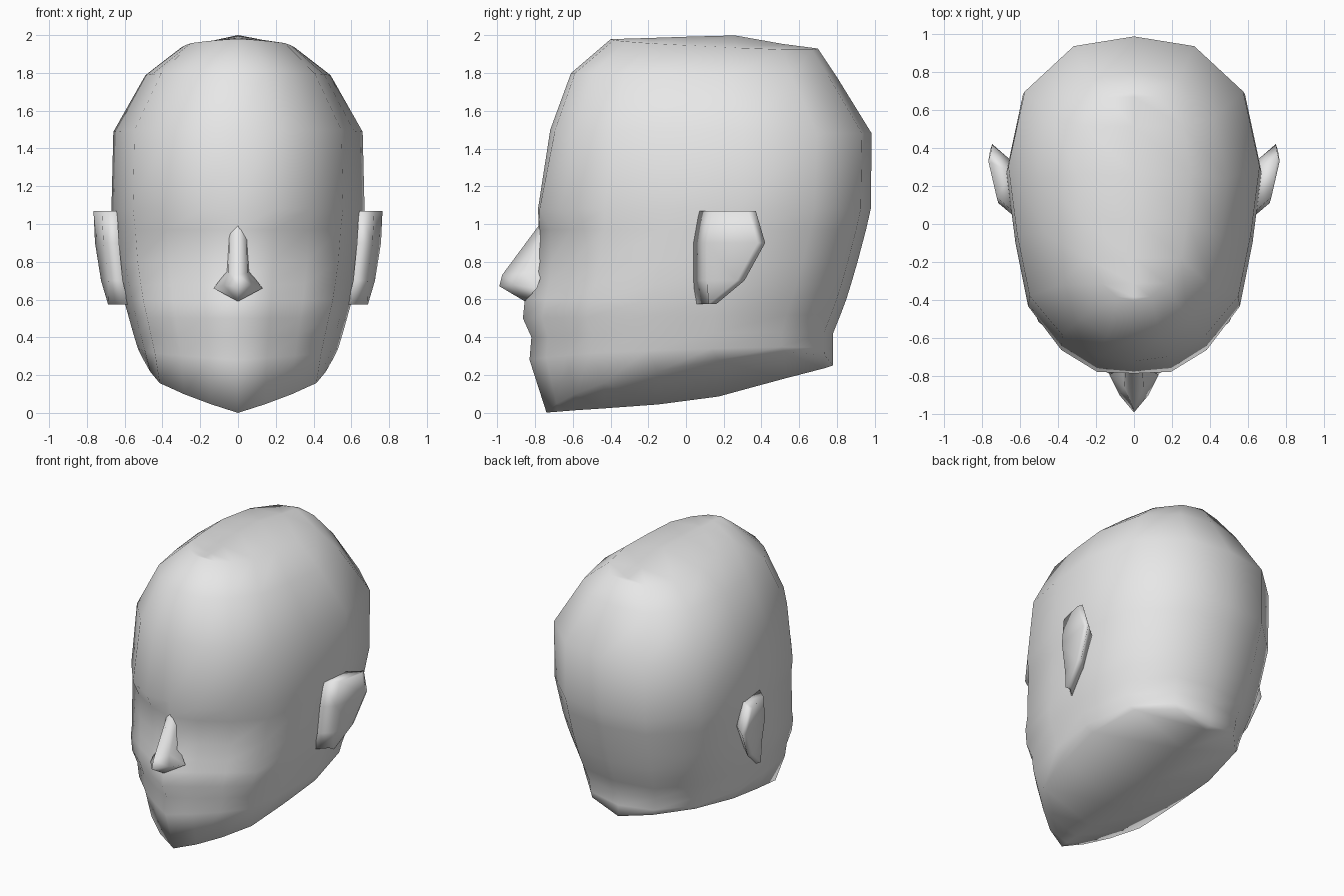
import bpy, bmesh

if "Cube" in bpy.data.objects:
    bpy.data.objects.remove(bpy.data.objects["Cube"])

skin = bpy.data.materials.new("plain_grey")
skin.diffuse_color = (0.8, 0.8, 0.8, 1)
skin.use_nodes = True
skin.node_tree.nodes["Principled BSDF"].inputs["Base Color"].default_value = skin.diffuse_color


def make(name, verts, faces, both_sides=True):
    """Smooth mesh from a half shape, mirrored over x = 0 and welded."""
    bm = bmesh.new()
    for s in ((1, -1) if both_sides else (1,)):
        vs = [bm.verts.new((s * x, y, z)) for x, y, z in verts]
        for f in faces:
            bm.faces.new([vs[i] for i in f][::s])
    bmesh.ops.remove_doubles(bm, verts=bm.verts, dist=0.0005)
    bmesh.ops.recalc_face_normals(bm, faces=bm.faces)
    for f in bm.faces:
        f.smooth = True
    me = bpy.data.meshes.new(name)
    bm.to_mesh(me)
    bm.free()
    me.materials.append(skin)
    ob = bpy.data.objects.new(name, me)
    bpy.context.collection.objects.link(ob)
    return ob


# Head: half outline from face to nape as (width share, depth share)
outline = [(0, 0), (.29, .005), (.57, .07), (.83, .2), (.93, .39),
           (1, .6), (.87, .83), (.48, .97), (0, 1)]
# half width, front y, back y, front z, back z, side lift, face taper
rings = [
    (.50, -.74, .78, .00, .25, .13, .03),   # jaw edge
    (.53, -.83, .78, .28, .33, .03, .05),   # chin
    (.555, -.82, .78, .40, .42, .01, .05),  # under lip
    (.58, -.865, .82, .50, .52, 0, .055),   # lips
    (.605, -.855, .85, .60, .60, 0, .06),   # upper lip
    (.62, -.82, .875, .68, .68, 0, .05),    # nose base
    (.64, -.80, .91, .80, .80, 0, .045),    # cheeks
    (.655, -.78, .955, .97, .97, 0, .03),   # eyes
    (.67, -.785, .98, 1.08, 1.08, 0, 0),    # brow
    (.66, -.72, .985, 1.50, 1.48, 0, .01),  # forehead
    (.49, -.61, .80, 1.80, 1.78, 0, .01),   # upper skull
    (.30, -.40, .70, 1.98, 1.93, -.015, .01),  # crown edge
]
n = len(outline)
verts, faces = [], []
for w, f, b, zf, zb, lift, taper in rings:
    for k, (u, t) in enumerate(outline):
        t += taper if k in (1, 2) else 0
        verts.append((w * u, f + (b - f) * t, zf + (zb - zf) * t + lift * u))
for r in range(len(rings) - 1):
    for k in range(n - 1):
        a = r * n + k
        faces.append((a, a + 1, a + n + 1, a + n))


def cap(first, heights):
    """Close a ring with a row of points along the middle."""
    row = [first]
    for k, z in enumerate(heights, 1):
        row.append(len(verts))
        verts.append((0, verts[first + k][1], z))
    row.append(first + n - 1)
    for k in range(n - 1):
        loop = [first + k, first + k + 1, row[k + 1], row[k]]
        faces.append(list(dict.fromkeys(loop)))


cap(0, (.004, .012, .022, .043, .085, .18, .235))
cap((len(rings) - 1) * n, (1.981, 1.983, 1.987, 1.994, 2.0, 1.955, 1.935))
make("head", verts, faces)

# Nose: bridge, tip and nostril wings
nose = [(0, -.775, 1.0), (0, -.975, .73), (0, -.99, .67), (0, -.855, .59),
        (.045, -.74, .98), (.05, -.86, .74), (.075, -.90, .675),
        (.13, -.79, .66), (.06, -.76, .75)]
make("nose", nose, [(0, 4, 5, 1), (1, 5, 6, 2), (2, 6, 3), (6, 7, 3),
                    (5, 7, 6), (4, 8, 5), (8, 7, 5)])

# Ears: stacked slices flaring outward and back
# height, tip x, tip y, root x, front y
slices = [(1.07, .765, .37, .64, .07), (.90, .757, .42, .63, .04),
          (.70, .725, .31, .61, .04), (.575, .688, .16, .58, .05)]
ev, ef = [], []
for z, tx, ty, rx, fy in slices:
    ev += [(rx, fy, z), (rx + (tx - rx) * .65, fy + .07, z),
           (tx, ty - .04, z), (tx - .012, ty, z), (rx, ty - .10, z)]
for r in range(3):
    for k in range(5):
        a, b = r * 5 + k, r * 5 + (k + 1) % 5
        ef.append((a, b, b + 5, a + 5))
ef += [(0, 1, 2, 3, 4), (19, 18, 17, 16, 15)]
make("left_ear", ev, ef, False)
make("right_ear", [(-x, y, z) for x, y, z in ev], ef, False)
